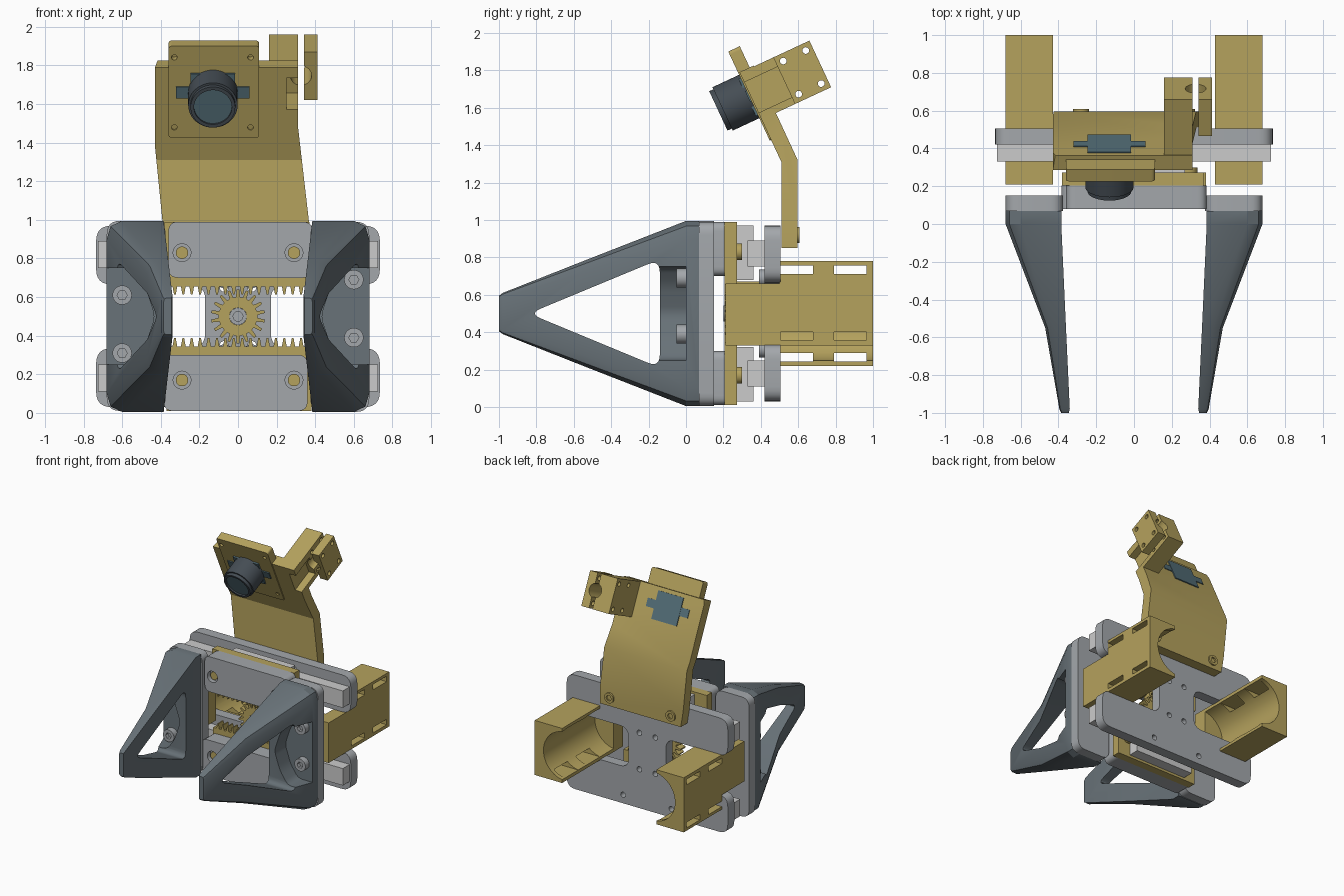
import bpy, bmesh, math
from mathutils import Vector, Matrix

if "Cube" in bpy.data.objects:
    bpy.data.objects.remove(bpy.data.objects["Cube"])

def material(name, rgb):
    m = bpy.data.materials.new(name)
    m.diffuse_color = (*rgb, 1)
    m.use_nodes = True
    m.node_tree.nodes["Principled BSDF"].inputs["Base Color"].default_value = m.diffuse_color
    return m

GOLD = material("gold_plastic", (0.46, 0.36, 0.11))
DARK = material("dark_grey", (0.14, 0.17, 0.19))
GREY = material("mid_grey", (0.37, 0.39, 0.41))
LENS = material("lens_black", (0.06, 0.075, 0.09))
BLUE = material("blue_grey", (0.09, 0.16, 0.19))
TILT = Matrix.Translation((0, 0.51, 1.31)) @ Matrix.Rotation(math.radians(25), 4, 'X')
FLIP = Matrix.Translation((0, 0, 0.5)) @ Matrix.Rotation(math.pi, 4, 'Y') @ Matrix.Translation((0, 0, -0.5))

def rounded(pts, r, n=6):
    if not r:
        return pts
    out, P = [], [Vector(p) for p in pts]
    for i, p in enumerate(P):
        a, b = P[i - 1] - p, P[(i + 1) % len(P)] - p
        d = min(r, a.length * 0.49, b.length * 0.49)
        s, e = p + a.normalized() * d, p + b.normalized() * d
        for k in range(n + 1):
            t = k / n
            out.append(tuple(s * (1 - t) ** 2 + p * 2 * t * (1 - t) + e * t * t))
    return out

def loft(name, rings, mat=None, xf=None):
    """Closed solid through rings of matching points."""
    bm = bmesh.new()
    R = [[bm.verts.new(p) for p in ring] for ring in rings]
    for A, B in zip(R, R[1:]):
        for i in range(len(A)):
            j = (i + 1) % len(A)
            bm.faces.new((A[i], A[j], B[j], B[i]))
    bm.faces.new(R[0])
    bm.faces.new(R[-1])
    bmesh.ops.recalc_face_normals(bm, faces=bm.faces)
    me = bpy.data.meshes.new(name)
    bm.to_mesh(me)
    bm.free()
    if xf:
        me.transform(xf)
    if mat:
        me.materials.append(mat)
    ob = bpy.data.objects.new(name, me)
    bpy.context.collection.objects.link(ob)
    return ob

def prism(name, pts, axis, a, b, mat=None, r=0, xf=None):
    pts = rounded(pts, r)
    place = {'x': lambda p, t: (t, p[0], p[1]), 'y': lambda p, t: (p[0], t, p[1]),
             'z': lambda p, t: (p[0], p[1], t)}[axis]
    return loft(name, [[place(p, t) for p in pts] for t in (a, b)], mat, xf)

def box(name, x, y, z, mat=None, r=0, xf=None):
    pts = [(x[0], z[0]), (x[1], z[0]), (x[1], z[1]), (x[0], z[1])]
    return prism(name, pts, 'y', y[0], y[1], mat, r, xf)

def cyl(name, c, rad, axis, a, b, mat=None, xf=None, n=32):
    pts = [(c[0] + rad * math.cos(2 * math.pi * i / n), c[1] + rad * math.sin(2 * math.pi * i / n)) for i in range(n)]
    return prism(name, pts, axis, a, b, mat, 0, xf)

def cut(ob, *tools, op='DIFFERENCE'):
    for t in tools:
        m = ob.modifiers.new("cut", 'BOOLEAN')
        m.operation, m.object, m.solver = op, t, 'EXACT'
        bpy.context.view_layer.objects.active = ob
        bpy.ops.object.modifier_apply(modifier=m.name)
        bpy.data.objects.remove(t)
    return ob

pair = []   # right-hand parts, repeated by a half turn about the y axis

# Tapered triangular finger with a chamfered outer side
rings = []
for y, xi, xo, h, c in [(0.07, 0.385, 0.68, 0.495, 0.08), (0, 0.385, 0.68, 0.495, 0.08),
                        (-0.55, 0.36, 0.47, 0.28, 0.05), (-0.98, 0.34, 0.395, 0.11, 0.02), (-1, 0.345, 0.385, 0.095, 0.015)]:
    sec = [(xi, -h), (xo - c, -h), (xo - c * 0.25, -h + c * 0.35), (xo, -h + c * 1.2),
           (xo, h - c * 1.2), (xo - c * 0.25, h - c * 0.35), (xo - c, h), (xi, h)]
    rings.append([(x, y, 0.5 + z) for x, z in sec])
finger = loft("finger", rings, DARK)
cut(finger, prism("hole", [(-0.84, 0.5), (-0.14, 0.79), (-0.14, 0.21)], 'x', 0.2, 0.8, r=0.07),
    prism("recess", [(0.75, 0.25), (0.55, 0.25), (0.48, 0.35), (0.43, 0.5), (0.48, 0.65), (0.55, 0.75), (0.75, 0.75)],
          'y', -0.16, 0.0, r=0.04))
pair.append(finger)
for z in (0.39, 0.69):
    s = cyl("finger_screw", (0.6, z), 0.05, 'y', -0.05, 0.01, GREY)
    pair.append(cut(s, cyl("hex", (0.6, z), 0.026, 'y', -0.1, -0.02, n=6)))

# Carriage: finger mount and the arm reaching across
pair.append(box("finger_mount", (0.375, 0.68), (0.07, 0.15), (0.005, 0.99), GREY, 0.07))
arm = prism("carriage_arm", rounded([(-0.36, 0.7), (0.385, 0.7), (0.385, 0.99), (-0.36, 0.99)], 0.05), 'y', 0.08, 0.205, GREY)
for x in (-0.29, 0.29):
    cut(arm, cyl("bore", (x, 0.83), 0.046, 'y', 0.0, 0.12))
    pair.append(cyl("arm_pin", (x, 0.83), 0.032, 'y', 0.1, 0.21, GOLD))
    pair.append(cyl("rack_boss", (x, 0.83), 0.045, 'y', 0.25, 0.3, GOLD))
pair.append(arm)

# Toothed rack
pitch, teeth = 0.0436, [(-0.38, 0.655)]
for i in range(-8, 8):
    x = i * pitch
    teeth += [(x + dx * pitch, z) for dx, z in ((0.22, 0.655), (0.4, 0.612), (0.6, 0.612), (0.78, 0.655))]
pair.append(prism("rack", teeth + [(0.37, 0.655), (0.37, 0.99), (-0.38, 0.99)], 'y', 0.205, 0.272, GOLD))

# Linear rail and its slide block
pair.append(box("rail", (-0.725, 0.725), (0.33, 0.42), (0.75, 0.89)))
pair.append(box("slide_block", (-0.27, 0.27), (0.272, 0.36), (0.68, 0.97)))

# Side holder with a rounded cradle and strap slots
holder = prism("side_holder", [(0.21, 0.33), (1, 0.33), (1, 0.78), (0.5, 0.78), (0.5, 0.66), (0.21, 0.66)],
               'x', 0.43, 0.68, GOLD)
cut(holder, cyl("cradle", (0.4, 0.555), 0.2, 'y', 0.33, 1.1, n=48))
for y in (0.505, 0.79):
    for z in (0.357, 0.712):
        cut(holder, box("slot", (0.3, 0.8), (y, y + 0.175), (z, z + 0.045)))
pair.append(holder)

for ob in pair:
    twin = ob.copy()
    twin.data = ob.data.copy()
    twin.data.transform(FLIP)
    twin.name = ob.name + "_turned"
    bpy.context.collection.objects.link(twin)

# Pinion gear and axle
gear = []
for i in range(18):
    for da, r in ((-0.3, 0.1), (-0.14, 0.14), (0.14, 0.14), (0.3, 0.1)):
        a = 2 * math.pi * (i + da) / 18
        gear.append((r * math.sin(a), 0.5 + r * math.cos(a)))
cut(prism("pinion_gear", gear, 'y', 0.205, 0.272, GOLD), cyl("bore", (0, 0.5), 0.045, 'y', 0.1, 0.4))
axle = cyl("axle", (0, 0.5), 0.044, 'y', 0.2, 0.43, GREY)
cut(axle, cyl("bore", (0, 0.5), 0.025, 'y', 0.1, 0.23))

# I-shaped back frame
quarter = [(0.735, 0.97), (0.735, 0.665), (0.17, 0.665)]
half = quarter + [(x, 1 - z) for x, z in reversed(quarter)]
frame = prism("back_frame", half + [(-x, z) for x, z in reversed(half)], 'y', 0.42, 0.505, GREY, 0.08)
for x in (-0.22, 0.22):
    for z in (0.1, 0.35, 0.65, 0.9):
        cut(frame, cyl("hole", (x * (1 if z in (0.1, 0.9) else 0.33), z), 0.022, 'y', 0.3, 0.6, n=16))
for x in (-0.07, 0.07):
    for z in (0.31, 0.69):
        cyl("frame_screw", (x, z), 0.045, 'y', 0.39, 0.43, GREY)

# Bent camera bracket: side profile crossed with front outline
bracket = prism("camera_bracket", [(0.51, 0.85), (0.595, 0.85), (0.595, 1.325), (0.363, 1.826), (0.286, 1.79), (0.51, 1.31)],
                'x', -0.6, 0.6, GOLD)
cut(bracket, prism("outline", [(-0.36, 0.8), (-0.39, 0.98), (-0.43, 1.38), (-0.43, 1.79), (-0.4, 1.87), (0.31, 1.87),
                               (0.31, 1.49), (0.37, 0.97), (0.37, 0.8)], 'y', 0.1, 0.9), op='INTERSECT')
for x in (-0.28, 0.28):
    s = cyl("bracket_screw", (x, 0.92), 0.042, 'y', 0.58, 0.608, GOLD)
    cut(s, cyl("hex", (x, 0.92), 0.024, 'y', 0.594, 0.7, n=6))

# Camera plate, board and lens, all in the tilted frame
plate = box("camera_plate", (-0.36, 0.11), (-0.008, 0.06), (0.13, 0.655), GOLD, 0.02, TILT)
for x in (-0.33, 0.065):
    for z in (0.19, 0.59):
        cut(plate, cyl("hole", (x, z), 0.015, 'y', -0.1, 0.03, xf=TILT, n=16))
box("camera_board", (-0.245, -0.015), (-0.02, 0.092), (0.28, 0.5), BLUE, 0, TILT)
box("camera_connector", (-0.32, 0.06), (-0.016, 0.09), (0.36, 0.425), BLUE, 0, TILT)
barrel = cyl("lens_barrel", (-0.13, 0.39), 0.128, 'y', -0.165, 0, LENS, TILT, 48)
rim = cyl("lens_rim", (-0.13, 0.39), 0.116, 'y', -0.19, -0.16, LENS, TILT, 48)
cut(rim, cyl("bore", (-0.13, 0.39), 0.098, 'y', -0.3, -0.1, xf=TILT, n=48))
cyl("lens_glass", (-0.13, 0.39), 0.1, 'y', -0.178, -0.16, BLUE, TILT, 48)

# Clamp block and its separate cap
block = box("clamp_block", (0.16, 0.31), (0, 0.41), (0.25, 0.525), GOLD, 0, TILT)
cut(block, box("notch", (0.25, 0.4), (-0.1, 0.197), (0.29, 0.47), xf=TILT))
cut(bracket, box("notch", (0.25, 0.4), (-0.1, 0.197), (0.29, 0.47), xf=TILT))
cap = box("clamp_cap", (0.342, 0.412), (0.197, 0.41), (0.25, 0.525), GOLD, 0, TILT)
for ob in (block, cap):
    cut(ob, cyl("bore", (0.326, 0.39), 0.055, 'y', 0.15, 0.5, xf=TILT))
    for y in (0.237, 0.37):
        for z in (0.29, 0.485):
            cut(ob, cyl("hole", (y, z), 0.018, 'x', 0.1, 0.5, xf=TILT, n=16))

bpy.ops.object.select_all(action='SELECT')
bpy.context.view_layer.objects.active = frame
bpy.ops.object.shade_smooth_by_angle(angle=math.radians(25))
